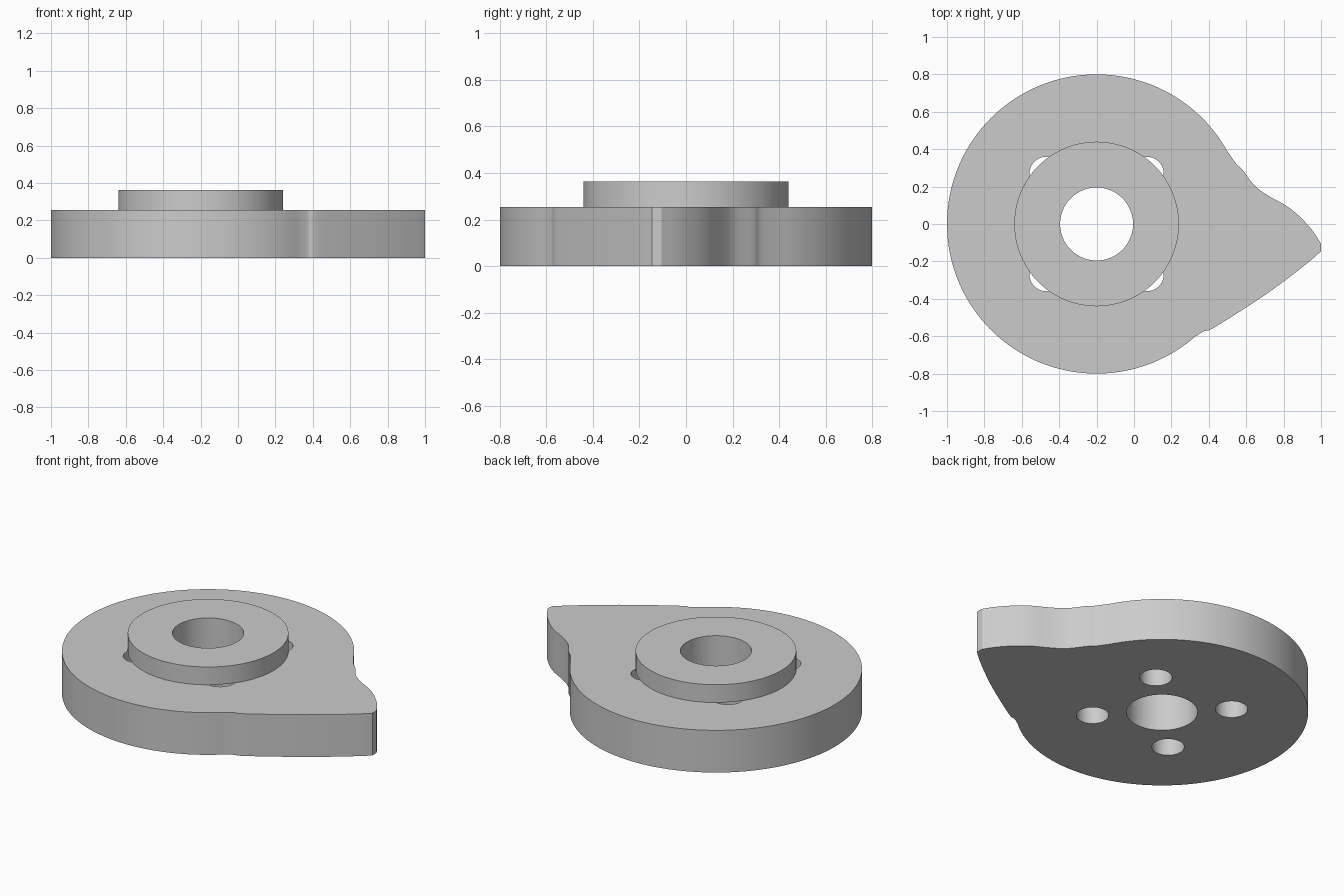
import bpy, bmesh
from math import sin, cos, radians
from mathutils import Vector

cube = bpy.data.objects.get("Cube")
if cube:
    bpy.data.objects.remove(cube)

# Single plain metal colour
metal = bpy.data.materials.new("grey_metal")
metal.use_nodes = True
grey = (0.6, 0.6, 0.6, 1)
metal.diffuse_color = grey
metal.node_tree.nodes["Principled BSDF"].inputs["Base Color"].default_value = grey

HUB = Vector((-0.2, 0))
PLATE_TOP, COLLAR_TOP = 0.255, 0.363


def arc(center, radius, start=0, end=360, steps=96):
    """Points along an arc, without the end point."""
    angles = [radians(start + (end - start) * i / steps) for i in range(steps)]
    return [center + radius * Vector((cos(a), sin(a))) for a in angles]


def smooth_path(points, steps=5):
    """Catmull-Rom path through the points, without the end point."""
    p = [Vector(q) for q in points]
    p = [2 * p[0] - p[1]] + p + [2 * p[-1] - p[-2]]
    path = []
    for a, b, c, d in zip(p, p[1:], p[2:], p[3:]):
        for i in range(steps):
            t = i / steps
            path.append(0.5 * (2 * b + (c - a) * t + (2 * a - 5 * b + 4 * c - d) * t**2
                               + (3 * b - a - 3 * c + d) * t**3))
    return path


def extruded_part(name, loops, bottom, top):
    """Solid from an outer loop and hole loops, between two heights."""
    curve = bpy.data.curves.new(name + "_profile", "CURVE")
    curve.dimensions = "2D"
    curve.fill_mode = "BOTH"
    curve.extrude = (top - bottom) / 2
    for loop in loops:
        spline = curve.splines.new("POLY")
        spline.points.add(len(loop) - 1)
        for point, co in zip(spline.points, loop):
            point.co = (co.x, co.y, 0, 1)
        spline.use_cyclic_u = True
    helper = bpy.data.objects.new(name + "_profile", curve)
    bpy.context.collection.objects.link(helper)
    graph = bpy.context.evaluated_depsgraph_get()
    mesh = bpy.data.meshes.new_from_object(helper.evaluated_get(graph))
    bpy.data.objects.remove(helper)

    bm = bmesh.new()
    bm.from_mesh(mesh)
    bmesh.ops.remove_doubles(bm, verts=bm.verts, dist=0.0001)
    bmesh.ops.translate(bm, verts=bm.verts, vec=(0, 0, (top + bottom) / 2))
    bmesh.ops.recalc_face_normals(bm, faces=bm.faces)
    bm.to_mesh(mesh)
    bm.free()

    mesh.name = name
    mesh.materials.clear()
    mesh.materials.append(metal)
    part = bpy.data.objects.new(name, mesh)
    bpy.context.collection.objects.link(part)
    bpy.ops.object.select_all(action="DESELECT")
    part.select_set(True)
    bpy.context.view_layer.objects.active = part
    bpy.ops.object.shade_smooth_by_angle(angle=radians(25))
    return part


# Cam plate: round body with a pointed nose on one side
body = arc(HUB, 0.8, 29, 311.5, 120)
lower_flank = smooth_path([(0.33, -0.6), (0.375, -0.573), (0.43, -0.553), (0.67, -0.4),
                           (0.83, -0.285), (0.95, -0.19), (1, -0.145)])
upper_flank = smooth_path([(1, -0.105), (0.95, -0.03), (0.88, 0.045), (0.81, 0.1),
                           (0.72, 0.15), (0.645, 0.205), (0.58, 0.29), (0.548, 0.32),
                           (0.5, 0.388)])
outline = body + lower_flank + [Vector((1, -0.145))] + upper_flank

# Shaft bore and four bolt holes
bore = arc(HUB, 0.195)
bolt_holes = [arc(HUB + Vector((0.27 * sx, 0.27 * sy)), 0.089, steps=40)
              for sx in (-1, 1) for sy in (-1, 1)]
extruded_part("cam_plate", [outline, bore] + bolt_holes, 0, PLATE_TOP)

# Raised collar around the bore
extruded_part("hub_collar", [arc(HUB, 0.44), bore], PLATE_TOP, COLLAR_TOP)
